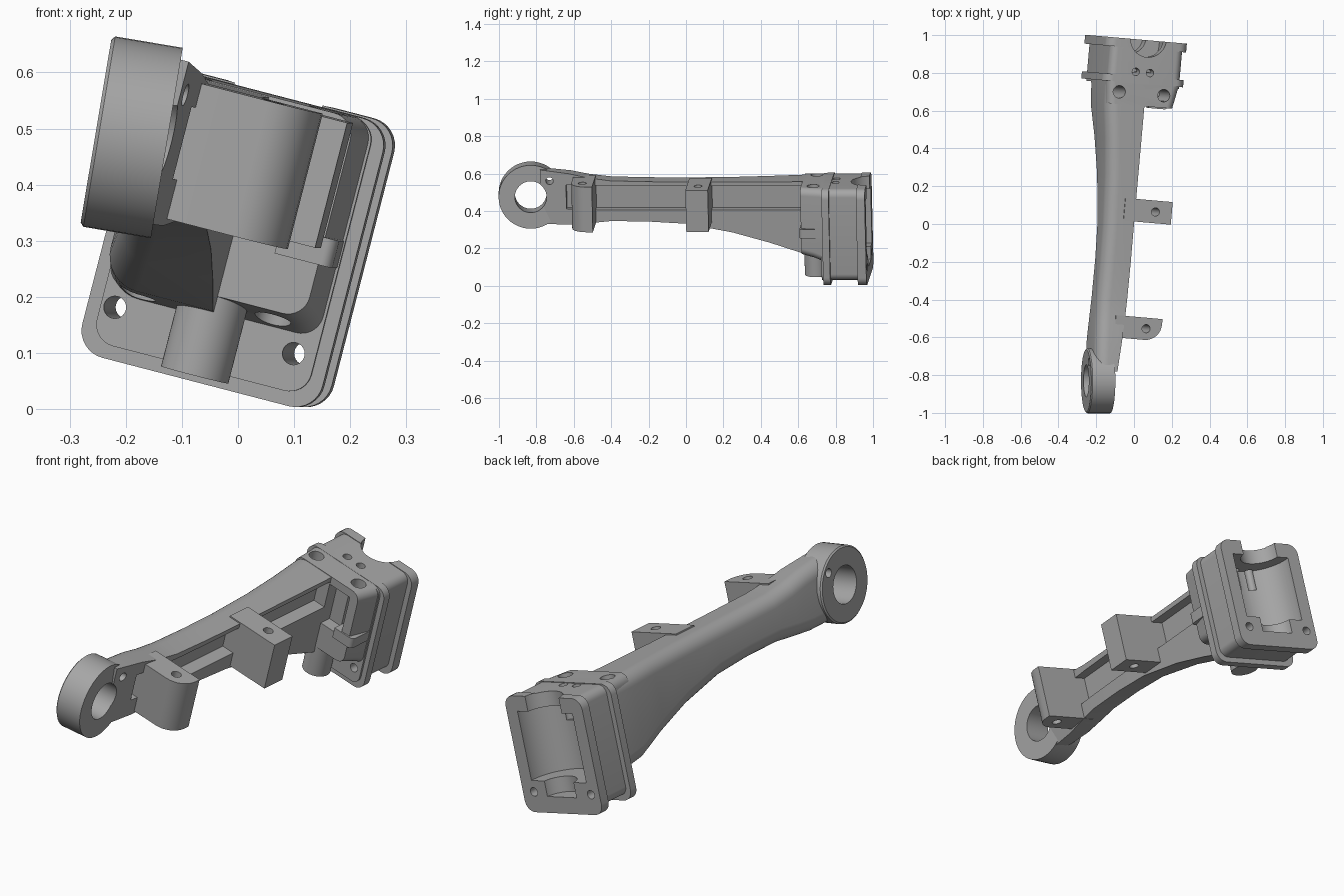
import bpy, bmesh
from math import radians, cos, sin, pi
from mathutils import Matrix, Vector

if "Cube" in bpy.data.objects:
    bpy.data.objects.remove(bpy.data.objects["Cube"])

grey = bpy.data.materials.new("cast grey")
grey.use_nodes = True
grey.diffuse_color = (0.38, 0.38, 0.38, 1)
grey.node_tree.nodes["Principled BSDF"].inputs["Base Color"].default_value = (0.38, 0.38, 0.38, 1)

# Tilted frame shared by the arm and housing, and a second one for the eye ring
LINK = (Matrix.Translation((-0.075, 0, 0.305)) @ Matrix.Rotation(radians(-5), 4, "Z")
        @ Matrix.Rotation(radians(14.5), 4, "Y"))
EYE = Matrix.Translation((-0.19, -0.83, 0.485)) @ Matrix.Rotation(radians(9.5), 4, "Y")


def rounded(x0, y0, x1, y1, radii, steps=8):
    """Rectangle outline with one radius per corner, counter-clockwise from x1,y0."""
    if not isinstance(radii, (list, tuple)):
        radii = [radii] * 4
    corners = [(x1, y0, -1, 1), (x1, y1, -1, -1), (x0, y1, 1, -1), (x0, y0, 1, 1)]
    pts = []
    for i, ((x, y, sx, sy), r) in enumerate(zip(corners, radii)):
        if r == 0:
            pts.append((x, y))
            continue
        for k in range(steps + 1):
            a = (i - 1) * pi / 2 + k / steps * pi / 2
            pts.append((x + sx * r + r * cos(a), y + sy * r + r * sin(a)))
    return pts


def circle(x, y, r, n=48):
    return [(x + r * cos(2 * pi * i / n), y + r * sin(2 * pi * i / n)) for i in range(n)]


def place(p, axis, t):
    a, b = p
    return {"x": (t, a, b), "y": (a, t, b), "z": (a, b, t)}[axis]


def loft(name, sections, axis, frame=LINK):
    """Skin a list of (position, outline) sections along an axis and cap the ends."""
    bm = bmesh.new()
    rings = [[bm.verts.new(frame @ Vector(place(p, axis, t))) for p in pts] for t, pts in sections]
    for r0, r1 in zip(rings, rings[1:]):
        n = len(r0)
        for i in range(n):
            j = (i + 1) % n
            bm.faces.new((r0[i], r0[j], r1[j], r1[i]))
    bm.faces.new(rings[0])
    bm.faces.new(rings[-1])
    bmesh.ops.recalc_face_normals(bm, faces=bm.faces)
    mesh = bpy.data.meshes.new(name)
    bm.to_mesh(mesh)
    bm.free()
    mesh.materials.append(grey)
    ob = bpy.data.objects.new(name, mesh)
    bpy.context.collection.objects.link(ob)
    return ob


def prism(name, pts, axis, lo, hi, frame=LINK):
    return loft(name, [(lo, pts), (hi, pts)], axis, frame)


cutters = []


def cutter(pts, axis, lo, hi, frame=LINK):
    ob = prism("cutter", pts, axis, lo, hi, frame)
    ob.hide_render = True
    cutters.append(ob)
    return ob


def activate(ob):
    bpy.ops.object.select_all(action="DESELECT")
    ob.select_set(True)
    bpy.context.view_layer.objects.active = ob


def cut(ob, tools):
    activate(ob)
    for tool in tools:
        mod = ob.modifiers.new("cut", "BOOLEAN")
        mod.operation = "DIFFERENCE"
        mod.solver = "EXACT"
        mod.object = tool
        bpy.ops.object.modifier_apply(modifier=mod.name)


# Arm: lofted, rounded on its left and flat on its right
stations = [(-0.78, -0.14, -0.025, 0.02, 0.318), (-0.62, -0.145, -0.01, 0.02, 0.30),
            (-0.52, -0.145, 0.0, 0.03, 0.28), (-0.40, -0.145, 0.007, 0.044, 0.266),
            (-0.2, -0.143, 0.01, 0.042, 0.262), (0, -0.145, 0.01, 0.03, 0.26),
            (0.25, -0.157, 0.01, -0.018, 0.26), (0.45, -0.175, 0.01, -0.075, 0.261),
            (0.62, -0.196, 0.01, -0.132, 0.262), (0.76, -0.2, 0.01, -0.15, 0.262)]
arm = loft("arm", [(v, rounded(l, b, r, t, [0, 0, 0.065, 0.065])) for v, l, r, b, t in stations], "y")

# Eye ring at the front end
ring = loft("eye_ring", [(-0.064, circle(0, 0, 0.165)), (-0.058, circle(0, 0, 0.172)),
                         (-0.012, circle(0, 0, 0.172)), (0.064, circle(0, 0, 0.172))], "x", EYE)

# Side clips
clip_front = prism("front_clip", rounded(-0.05, -0.6, 0.205, -0.482, [0.09, 0, 0, 0]), "z", 0.033, 0.282)
clip_mid = prism("middle_clip", rounded(-0.05, 0.02, 0.209, 0.14, 0), "z", 0.036, 0.266)

# Motor housing: body, two flanges, front block, tab and boss
body = prism("housing_body", rounded(-0.198, -0.24, 0.198, 0.262, 0.04), "y", 0.74, 0.96)
flange_front = prism("front_flange", rounded(-0.222, -0.265, 0.222, 0.265, 0.05), "y", 0.75, 0.788)
flange_back = prism("back_flange", rounded(-0.222, -0.265, 0.222, 0.265, 0.05), "y", 0.935, 0.982)
block = loft("front_block", [(0.632, rounded(-0.19, -0.105, 0.17, 0.264, 0.04)),
                             (0.70, rounded(-0.195, -0.12, 0.185, 0.264, 0.04)),
                             (0.755, rounded(-0.2, -0.14, 0.196, 0.264, 0.04))], "y")
tab = prism("side_tab", rounded(0.09, 0.625, 0.195, 0.755, [0.02, 0, 0, 0]), "z", -0.005, 0.045)
boss = prism("lower_boss", circle(0, 0.695, 0.062), "z", -0.252, -0.08)

# Holes and pockets
eye_hole = cutter(circle(0, 0, 0.085), "x", -0.3, 0.3, EYE)
pin_hole = cutter(circle(0.1, 0.09, 0.02, 24), "x", -0.3, 0.3, EYE)
channel = cutter(rounded(-0.05, 0.105, 0.08, 0.238, 0), "y", -0.64, 0.63)
bolts = [cutter(circle(u - 0.012, 0.697, 0.033, 32), "z", -0.2, 0.4) for u in (-0.122, 0.122)]
screws = [cutter(circle(u - 0.014, 0.81, 0.02, 24), "z", 0.1, 0.4) for u in (-0.039, 0.039)]
corner_holes = [cutter(circle(u - 0.007, -0.172, 0.02, 24), "y", 0.7, 1.1) for u in (-0.165, 0.165)]
clip_holes = [cutter(circle(0.12, v, 0.022, 24), "z", -0.1, 0.4) for v in (-0.54, 0.08)]
tab_hole = cutter(circle(0.155, 0.685, 0.018, 24), "z", -0.1, 0.1)
front_pocket = cutter(rounded(-0.02, 0.02, 0.125, 0.225, 0), "y", 0.5, 0.69)
motor_bay = cutter(circle(0.0, 0.965, 0.16, 64), "z", -0.12, 0.195)
top_notch = cutter(circle(0.0, 0.99, 0.098), "z", 0.1, 0.4)
low_notch = cutter(circle(0.0, 0.99, 0.085), "z", -0.19, 0.0)
bay = [motor_bay, top_notch, low_notch]

cut(arm, [eye_hole, pin_hole, channel] + bolts)
cut(ring, [eye_hole, pin_hole])
cut(clip_front, clip_holes[:1])
cut(clip_mid, clip_holes[1:])
cut(body, bay + screws + corner_holes)
cut(flange_front, corner_holes + screws)
cut(flange_back, bay + corner_holes)
cut(block, [front_pocket] + bolts)
cut(tab, [tab_hole])

for c in cutters:
    bpy.data.objects.remove(c)

# Smooth the curved faces and keep the machined edges sharp
for ob in (arm, ring, clip_front, clip_mid, body, flange_front, flange_back, block, tab, boss):
    activate(ob)
    bpy.ops.object.shade_smooth_by_angle(angle=radians(30))
